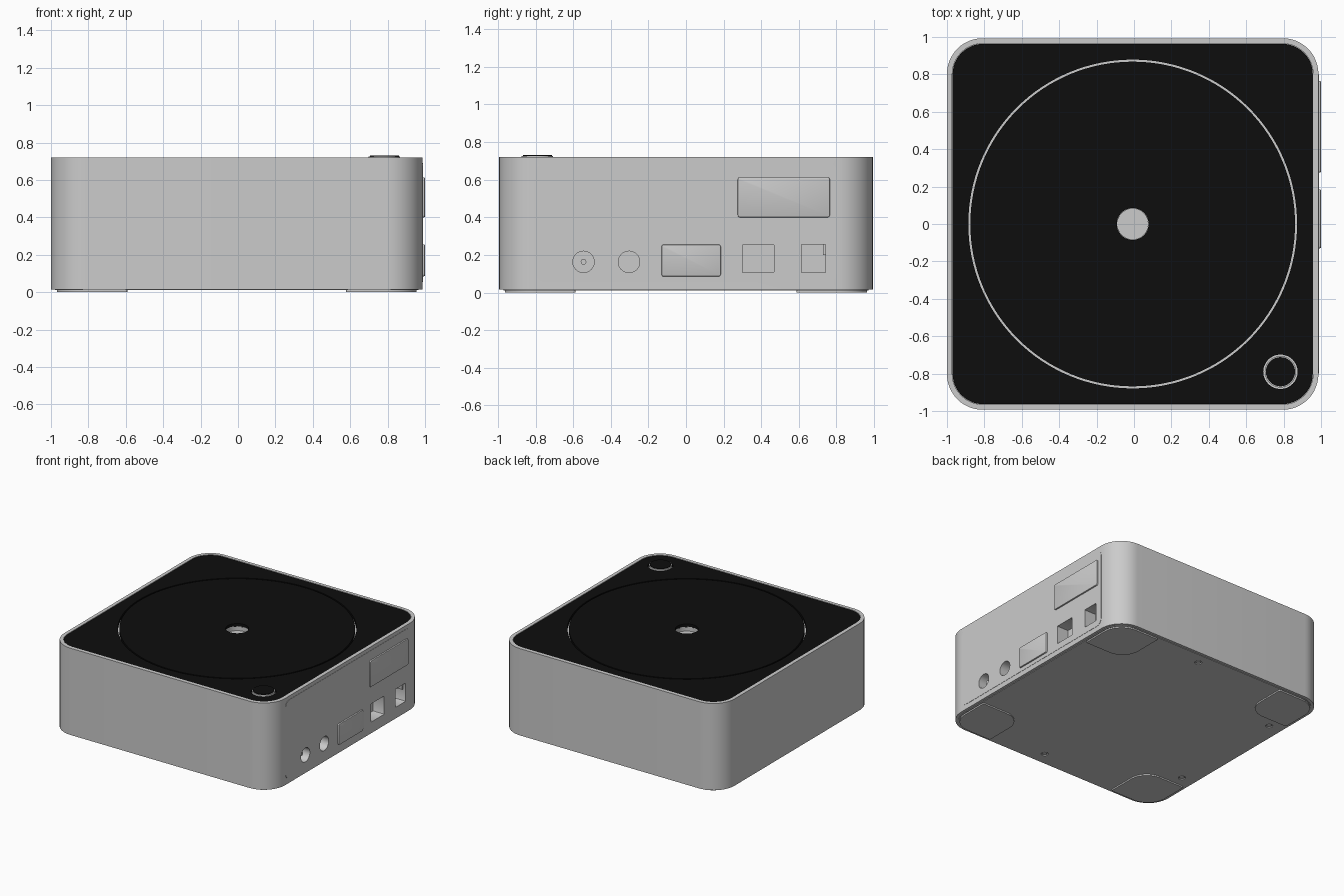
import bpy, bmesh, math

if "Cube" in bpy.data.objects:
    bpy.data.objects.remove(bpy.data.objects["Cube"])

BLACK = bpy.data.materials.new("black_gloss")
BLACK.diffuse_color = (0.004, 0.004, 0.004, 1)
BLACK.use_nodes = True
BLACK.node_tree.nodes["Principled BSDF"].inputs["Base Color"].default_value = BLACK.diffuse_color
CX = -0.007          # centre of the shell in x
X0, X1 = -1.0, 0.986  # shell extent in x
H = 0.993             # shell half depth in y


def rounded(x0, x1, y0, y1, r, n=12):
    """Rounded rectangle; r is one radius or four, from the (-,-) corner counter-clockwise."""
    r = r if isinstance(r, tuple) else (r,) * 4
    corners = ((x0, y0, 1, 1), (x1, y0, -1, 1), (x1, y1, -1, -1), (x0, y1, 1, -1))
    pts = []
    for k, (x, y, sx, sy) in enumerate(corners):
        for i in range(n + 1):
            a = math.pi * (1 + k / 2) + math.pi / 2 * i / n
            pts.append((x + r[k] * (sx + math.cos(a)), y + r[k] * (sy + math.sin(a))))
    return pts


def circle(x, y, r, n=48):
    return [(x + r * math.cos(2 * math.pi * i / n), y + r * math.sin(2 * math.pi * i / n)) for i in range(n)]


def prism(name, pts, lo, hi, axis="Z", bevel=0, mat=None):
    """Extrude a 2D outline along z (points are x, y) or along x (points are y, z)."""
    bm = bmesh.new()
    place = (lambda u, v, w: (u, v, w)) if axis == "Z" else (lambda u, v, w: (w, u, v))
    a = [bm.verts.new(place(u, v, lo)) for u, v in pts]
    b = [bm.verts.new(place(u, v, hi)) for u, v in pts]
    bm.faces.new(a[::-1])
    top = bm.faces.new(b)
    for i in range(len(pts)):
        j = (i + 1) % len(pts)
        bm.faces.new((a[i], a[j], b[j], b[i]))
    if bevel:
        bmesh.ops.bevel(bm, geom=list(top.edges), offset=bevel, segments=2, profile=0.5, affect="EDGES")
    mesh = bpy.data.meshes.new(name)
    bm.to_mesh(mesh)
    bm.free()
    ob = bpy.data.objects.new(name, mesh)
    bpy.context.collection.objects.link(ob)
    if mat:
        mesh.materials.append(mat)
    smooth(ob)
    return ob


def select(ob):
    bpy.ops.object.select_all(action="DESELECT")
    ob.select_set(True)
    bpy.context.view_layer.objects.active = ob


def smooth(ob):
    select(ob)
    bpy.ops.object.shade_smooth_by_angle(angle=math.radians(30))


def cut(ob, pts, lo, hi, axis="Z"):
    cutter = prism("cutter", pts, lo, hi, axis)
    cutter.hide_render = True
    mod = ob.modifiers.new("cut", "BOOLEAN")
    mod.operation, mod.solver, mod.object = "DIFFERENCE", "EXACT", cutter
    select(ob)
    bpy.ops.object.modifier_apply(modifier=mod.name)
    bpy.data.objects.remove(cutter)


# Shell with a shallow tray for the top plate
shell = prism("shell", rounded(X0, X1, -H, H, 0.19), 0.015, 0.72)
tray = rounded(X0 + 0.028, X1 - 0.028, -H + 0.028, H - 0.028, 0.165)
cut(shell, tray, 0.695, 0.8)
cut(shell, circle(CX, 0, 0.085), 0.64, 0.8)

# Port panel on the right side, with its pockets
panel = prism("port_panel", rounded(-0.8, 0.8, 0.055, 0.69, 0.05), X1 - 0.01, X1 + 0.002, "X")
pockets = [circle(-0.545, 0.163, 0.057, 32), circle(-0.303, 0.163, 0.057, 32),
           rounded(0.30, 0.467, 0.107, 0.255, 0.004, 2), rounded(0.613, 0.743, 0.107, 0.255, 0.004, 2)]
for outline in pockets:
    cut(shell, outline, X1 - 0.1, 1.1, "X")
    cut(panel, outline, X1 - 0.1, 1.1, "X")

# Raised connectors and small port inserts
prism("wide_connector", rounded(-0.13, 0.185, 0.085, 0.255, 0.012, 4), 0.97, 1.0, "X", 0.006)
prism("display_connector", rounded(0.275, 0.765, 0.4, 0.613, 0.012, 4), 0.97, 1.0, "X", 0.006)
prism("port_key", rounded(0.728, 0.743, 0.2, 0.255, 0.002, 2), X1 - 0.1, X1 - 0.02, "X")
prism("socket_pin", circle(-0.545, 0.163, 0.015, 16), X1 - 0.1, X1 - 0.03, "X")

# Black top: outer plate and inner disc separated by a thin seam
TOP = 0.717
plate = prism("top_plate", rounded(X0 + 0.03, X1 - 0.03, -H + 0.03, H - 0.03, 0.163), 0.69, TOP, mat=BLACK)
cut(plate, circle(CX, 0, 0.879, 128), 0.6, 0.8)
cut(plate, circle(0.783, -0.79, 0.092), 0.6, 0.8)
disc = prism("top_disc", circle(CX, 0, 0.868, 128), 0.69, TOP, mat=BLACK)
cut(disc, circle(CX, 0, 0.085), 0.6, 0.8)
prism("hub_liner_floor", circle(CX, 0, 0.084), 0.63, 0.66)

# Power button
prism("button_ring", circle(0.783, -0.79, 0.084), 0.69, 0.726)
prism("button_cap", circle(0.783, -0.79, 0.078), 0.7, 0.731, mat=BLACK)

# Underside: base plate, screws, corner feet
base = prism("base_plate", rounded(X0 + 0.022, X1 - 0.022, -H + 0.022, H - 0.022, 0.17), 0.011, 0.03)
for i, (x, y) in enumerate(((0.12, 0.88), (0.12, -0.88), (-0.88, 0.5), (-0.88, -0.5))):
    cut(base, circle(x, y, 0.027, 24), 0.0, 0.02)
    cut(shell, circle(x, y, 0.027, 24), 0.0, 0.02)
    prism(f"screw_{i + 1}", circle(x, y, 0.018, 24), 0.013, 0.03)
for sx in (-1, 1):
    for sy in (-1, 1):
        xs = sorted((CX + sx * 0.961, CX + sx * 0.585))
        ys = sorted((sy * 0.963, sy * 0.588))
        out, inn, side = 0.16, 0.15, 0.01
        k = {(-1, -1): 0, (1, -1): 1, (1, 1): 2, (-1, 1): 3}[(sx, sy)]
        r = tuple(out if i == k else inn if i == (k + 2) % 4 else side for i in range(4))
        prism(f"foot_{k + 1}", rounded(*xs, *ys, r), 0.0, 0.02)

for ob in (shell, panel, plate, disc, base):
    smooth(ob)
